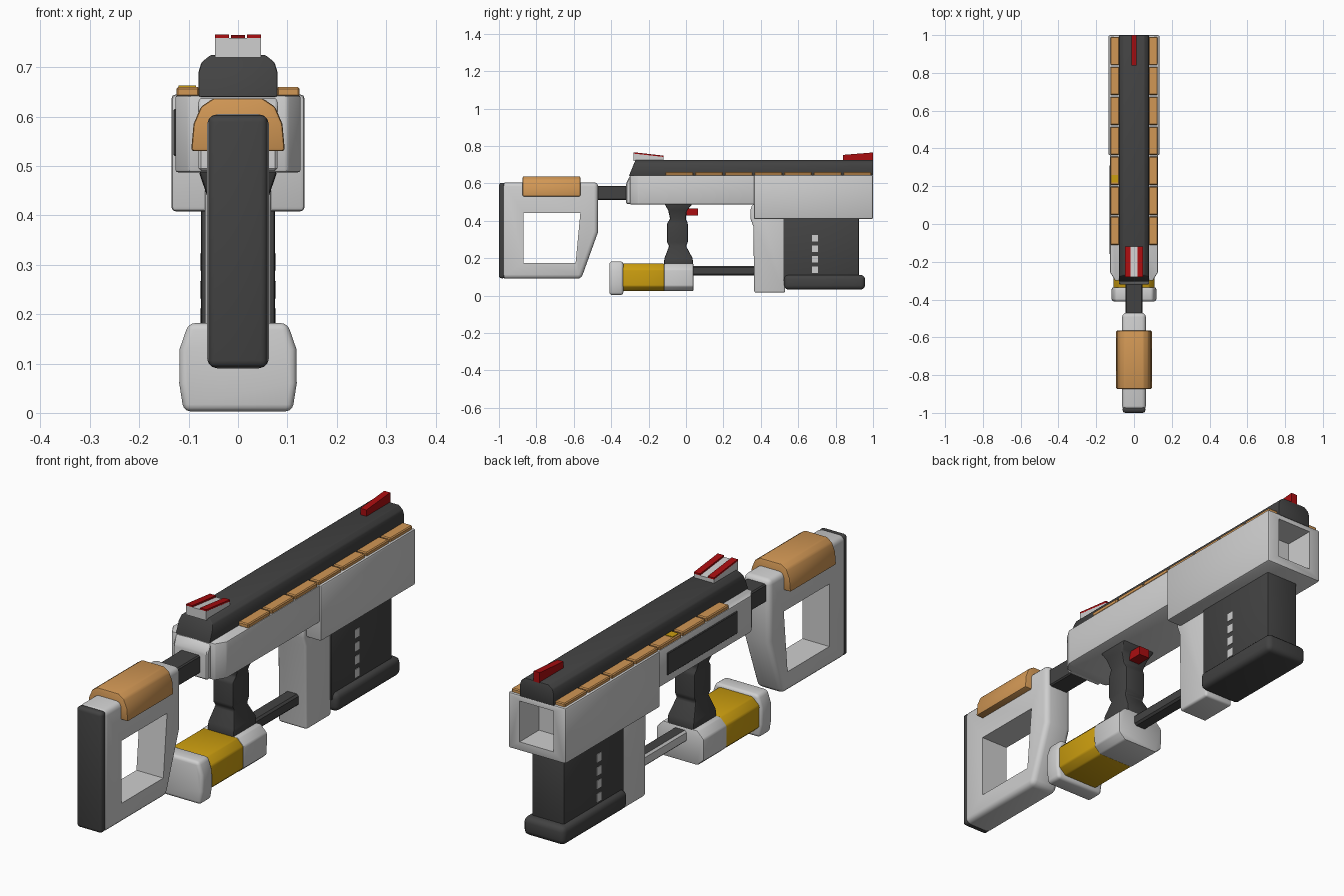
import bpy, bmesh

cube = bpy.data.objects.get("Cube")
if cube:
    bpy.data.objects.remove(cube, do_unlink=True)


def material(name, color):
    m = bpy.data.materials.new(name)
    m.use_nodes = True
    m.diffuse_color = (*color, 1)
    bsdf = next(n for n in m.node_tree.nodes if n.type == 'BSDF_PRINCIPLED')
    bsdf.inputs["Base Color"].default_value = (*color, 1)
    return m


GREY = material("light grey", (0.62, 0.62, 0.62))
DARK = material("charcoal", (0.055, 0.055, 0.055))
ORANGE = material("tan orange", (0.64, 0.31, 0.09))
YELLOW = material("amber yellow", (0.6, 0.34, 0.005))
RED = material("red", (0.4, 0.004, 0.005))


def apply(obj, mod):
    bpy.ops.object.select_all(action='DESELECT')
    bpy.context.view_layer.objects.active = obj
    obj.select_set(True)
    bpy.ops.object.modifier_apply(modifier=mod.name)


def loft(name, rings, mat, bevel=0.0, segments=3):
    """Skin a stack of equal-sized point rings, cap it and round its edges."""
    bm = bmesh.new()
    loops = [[bm.verts.new(p) for p in ring] for ring in rings]
    n = len(loops[0])
    for a, b in zip(loops, loops[1:]):
        for i in range(n):
            j = (i + 1) % n
            bm.faces.new((a[i], a[j], b[j], b[i]))
    bm.faces.new(loops[0])
    bm.faces.new(loops[-1])
    bmesh.ops.recalc_face_normals(bm, faces=bm.faces)
    mesh = bpy.data.meshes.new(name)
    bm.to_mesh(mesh)
    bm.free()
    mesh.materials.append(mat)
    obj = bpy.data.objects.new(name, mesh)
    bpy.context.collection.objects.link(obj)
    if bevel:
        mod = obj.modifiers.new("bevel", 'BEVEL')
        mod.width, mod.segments, mod.angle_limit = bevel, segments, 0.4
        apply(obj, mod)
        bpy.ops.object.shade_smooth_by_angle(angle=0.6)
    return obj


def prism(name, pts, axis, lo, hi, mat, bevel=0.0, segments=3):
    """Extrude a profile drawn in the two other axes along the given axis."""
    place = {'x': lambda p, t: (t, p[0], p[1]),
             'y': lambda p, t: (p[0], t, p[1]),
             'z': lambda p, t: (p[0], p[1], t)}[axis]
    return loft(name, [[place(p, t) for p in pts] for t in (lo, hi)], mat, bevel, segments)


def box(name, x, y, z, mat, bevel=0.0, segments=3):
    pts = [(x[0], y[0]), (x[1], y[0]), (x[1], y[1]), (x[0], y[1])]
    return prism(name, pts, 'z', z[0], z[1], mat, bevel, segments)


def sym(w):
    return (-w, w)


def mirrored(half):
    return half + [(-x, v) for x, v in reversed(half)]


def cut(obj, cutter):
    mod = obj.modifiers.new("cut", 'BOOLEAN')
    mod.operation, mod.solver, mod.object = 'DIFFERENCE', 'EXACT', cutter
    apply(obj, mod)
    bpy.data.objects.remove(cutter, do_unlink=True)
    bpy.context.view_layer.objects.active = obj
    obj.select_set(True)
    bpy.ops.object.shade_smooth_by_angle(angle=0.6)


# Shoulder stock with its open window
stock = prism("stock_frame", [(-0.985, 0.09), (-0.56, 0.09), (-0.47, 0.34),
                              (-0.47, 0.605), (-0.985, 0.605)],
              'x', -0.063, 0.063, GREY, 0.022)
cut(stock, prism("stock_cutter", [(-0.87, 0.175), (-0.59, 0.175), (-0.565, 0.44), (-0.87, 0.44)],
                 'x', -0.2, 0.2, GREY))
prism("butt_pad", [(-0.06, 0.092), (0.06, 0.092), (0.06, 0.603), (-0.06, 0.603)],
      'y', -1, -0.965, DARK, 0.014)
prism("cheek_pad", mirrored([(0.095, 0.53), (0.09, 0.585), (0.075, 0.62), (0.05, 0.637)]),
      'y', -0.873, -0.565, ORANGE, 0.006, 2)
box("stock_bar", sym(0.045), (-0.5, -0.28), (0.51, 0.587), DARK, 0.005, 1)

# Receiver with chamfered rear cheeks and a protruding core
prism("receiver", mirrored([(0.127, 0.38), (0.127, -0.255), (0.1, -0.3), (0.08, -0.3)]),
      'z', 0.487, 0.643, GREY, 0.006, 2)
prism("receiver_core", [(-0.32, 0.49), (-0.32, 0.6), (-0.3, 0.64), (-0.2, 0.64), (-0.2, 0.49)],
      'x', -0.08, 0.08, GREY, 0.005, 1)
prism("receiver_side_panel", [(-0.16, 0.52), (0.31, 0.52), (0.31, 0.615), (-0.16, 0.615)],
      'x', -0.131, -0.123, DARK, 0.003, 1)

# Front housing with a square muzzle opening
housing = box("front_housing", sym(0.135), (0.363, 1), (0.408, 0.645), GREY, 0.009, 2)
cut(housing, box("muzzle_cutter", sym(0.08), (0.87, 1.1), (0.447, 0.62), GREY))

# Top rail: rounded section with a sloped rear end
rail_section = mirrored([(0.08, 0.64), (0.08, 0.69), (0.074, 0.71), (0.055, 0.725)])
loft("top_rail", [[(x, -0.305 + 0.035 * (z - 0.64) / 0.085, z) for x, z in rail_section],
                  [(x, 1, z) for x, z in rail_section]], DARK, 0.004, 2)

# Segmented strips along both sides of the rail
for side, label in ((1, "left"), (-1, "right")):
    xs = sorted((side * 0.078, side * 0.125))
    for i in range(7):
        y = -0.11 + i * 0.1586
        box(f"{label}_strip_{i + 1}", xs, (y, y + 0.149), (0.64, 0.66), ORANGE, 0.004, 1)
box("strip_marker", (-0.12, -0.085), (0.22, 0.26), (0.655, 0.663), YELLOW)

# Sights
prism("rear_sight_base", [(-0.28, 0.72), (-0.28, 0.759), (-0.12, 0.741), (-0.12, 0.72)],
      'x', -0.047, 0.047, GREY)
for side, label in ((1, "left"), (-1, "right")):
    lo, hi = sorted((side * 0.018, side * 0.047))
    prism(f"{label}_rear_sight_bar", [(-0.28, 0.757), (-0.28, 0.766), (-0.12, 0.748), (-0.12, 0.739)],
          'x', lo, hi, RED)
prism("front_sight", [(0.84, 0.72), (0.84, 0.752), (1, 0.765), (1, 0.72)], 'x', -0.014, 0.014, RED)

# Pistol grip: stacked rectangles, each (height, back, front, half width)
grip_levels = [(0.16, -0.12, 0.04, 0.062), (0.2, -0.115, 0.035, 0.062), (0.265, -0.09, 0.0, 0.046),
               (0.285, -0.102, 0.01, 0.048), (0.385, -0.102, 0.01, 0.048),
               (0.41, -0.085, -0.002, 0.052), (0.455, -0.095, 0.005, 0.068), (0.49, -0.115, 0.035, 0.08)]
loft("pistol_grip", [[(-w, a, z), (w, a, z), (w, b, z), (-w, b, z)] for z, a, b, w in grip_levels],
     DARK, 0.007, 2)
box("trigger", sym(0.025), (-0.01, 0.065), (0.427, 0.465), RED)

# Power cell below the grip
prism("cell_end_cap", mirrored([(0.11, 0.003), (0.119, 0.06), (0.118, 0.13), (0.1, 0.182)]),
      'y', -0.41, -0.335, GREY, 0.014)
for name, y0, y1, mat, w in (("cell_body", -0.345, -0.115, YELLOW, 0.108),
                             ("cell_front_block", -0.118, 0.04, GREY, 0.11)):
    section = mirrored([(w - 0.03, 0.023), (w, 0.05), (w, 0.14), (w - 0.03, 0.17)])
    prism(name, section, 'y', y0, y1, mat, 0.006, 2)

# Link rod, pale on its right flank
rod = box("link_rod", sym(0.03), (0.03, 0.38), (0.108, 0.157), DARK, 0.008, 1)
rod.data.materials.append(GREY)
for face in rod.data.polygons:
    if face.normal.x < -0.5:
        face.material_index = 1

# Front pillar
prism("front_pillar", [(0.365, 0.015), (0.53, 0.015), (0.53, 0.43), (0.4, 0.487), (0.355, 0.487),
                       (0.345, 0.46), (0.345, 0.41), (0.36, 0.37)],
      'x', -0.067, 0.067, GREY, 0.01)

# Magazine with a rounded foot and indicator plates
box("magazine", sym(0.075), (0.52, 0.925), (0.08, 0.42), DARK, 0.006, 2)
box("magazine_foot", sym(0.097), (0.525, 0.957), (0.032, 0.11), DARK, 0.022)
for side, label in ((1, "left"), (-1, "right")):
    lo, hi = sorted((side * 0.073, side * 0.077))
    for i in range(4):
        z = 0.12 + i * 0.056
        prism(f"{label}_indicator_{i + 1}", [(0.675, z), (0.705, z), (0.705, z + 0.035), (0.675, z + 0.035)],
              'x', lo, hi, GREY)
